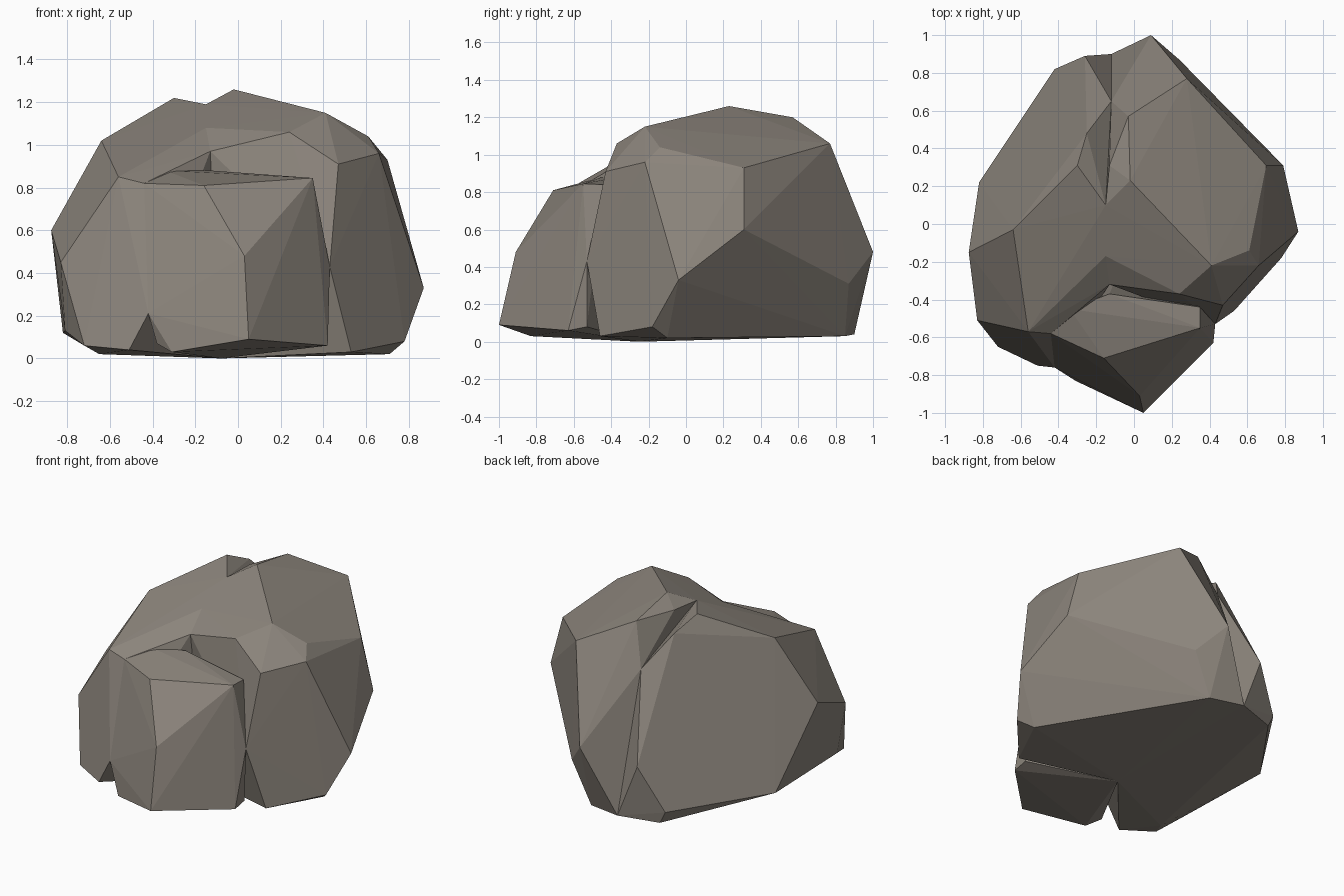
import bpy, bmesh

if "Cube" in bpy.data.objects:
    bpy.data.objects.remove(bpy.data.objects["Cube"])

stone = bpy.data.materials.new("warm grey stone")
stone.diffuse_color = (0.26, 0.232, 0.2, 1)
stone.use_nodes = True
stone.node_tree.nodes["Principled BSDF"].inputs["Base Color"].default_value = stone.diffuse_color


def lobe(name, points):
    """Faceted chunk of stone: convex hull of its corner points."""
    bm = bmesh.new()
    for p in points:
        bm.verts.new(p)
    hull = bmesh.ops.convex_hull(bm, input=bm.verts[:])
    loose = set(hull["geom_interior"] + hull["geom_unused"])
    bmesh.ops.delete(bm, geom=[v for v in loose if isinstance(v, bmesh.types.BMVert)],
                     context='VERTS')
    bmesh.ops.recalc_face_normals(bm, faces=bm.faces[:])
    mesh = bpy.data.meshes.new(name)
    bm.to_mesh(mesh)
    bm.free()
    mesh.materials.append(stone)
    ob = bpy.data.objects.new(name, mesh)
    bpy.context.collection.objects.link(ob)
    return ob


# corners shared by neighbouring lobes: top saddle, back groove, underside
saddle = [(-.15, .10, 1.19), (-.15, -.17, 1.08), (-.13, -.32, .97)]
groove = [(-.13, .31, 1.20), (-.12, .65, .93), (-.12, .90, .04)]
under = [(-.08, -.25, 0)]
notch = [(-.42, -.76, .21), (-.44, -.58, .82)]

# large right and back lobe
boulder = lobe("boulder", saddle + groove + under + [
    (.09, 1.0, .48), (.24, .87, .31), (.11, .85, .03), (.28, .77, 1.06),
    (-.03, .57, 1.20), (-.02, .23, 1.26), (.70, .31, .93), (.79, .31, .60),
    (.87, -.04, .33), (.61, -.14, 1.04), (.41, -.22, 1.15), (.66, -.22, .96),
    (.24, -.37, 1.06), (.47, -.43, .91), (.43, -.53, .43), (.53, -.46, .03),
    (.78, -.18, .08), (.71, -.10, .02)])

# left lobe
left = lobe("left_lobe", saddle + groove[1:] + under + notch + [
    (-.30, .31, 1.22), (-.25, .48, 1.14), (-.26, .89, .40), (-.42, .82, .11),
    (-.38, .82, .03), (-.82, .22, .12), (-.875, -.15, .60), (-.64, -.03, 1.02),
    (-.56, -.57, .85), (-.83, -.51, .45), (-.81, -.45, .13), (-.72, -.65, .06),
    (-.65, -.52, .02), (-.51, -.75, .04)])

# low front lobe with the flat ledge on top
front = lobe("front_lobe", under + notch + [
    (-.34, -.45, .88), (-.13, -.37, .88), (.35, -.44, .84), (.35, -.55, .845),
    (-.16, -.71, .81), (.03, -.91, .48), (.05, -1.0, .09), (.43, -.53, .43),
    (.42, -.53, .08), (.42, -.63, .06), (-.31, -.83, .03), (-.38, -.76, .07)])

# fuse the lobes into one skin
bpy.context.view_layer.objects.active = boulder
for part in (left, front):
    mod = boulder.modifiers.new("fuse", 'BOOLEAN')
    mod.operation = 'UNION'
    mod.solver = 'EXACT'
    mod.object = part
    bpy.ops.object.modifier_apply(modifier=mod.name)
    bpy.data.objects.remove(part)
